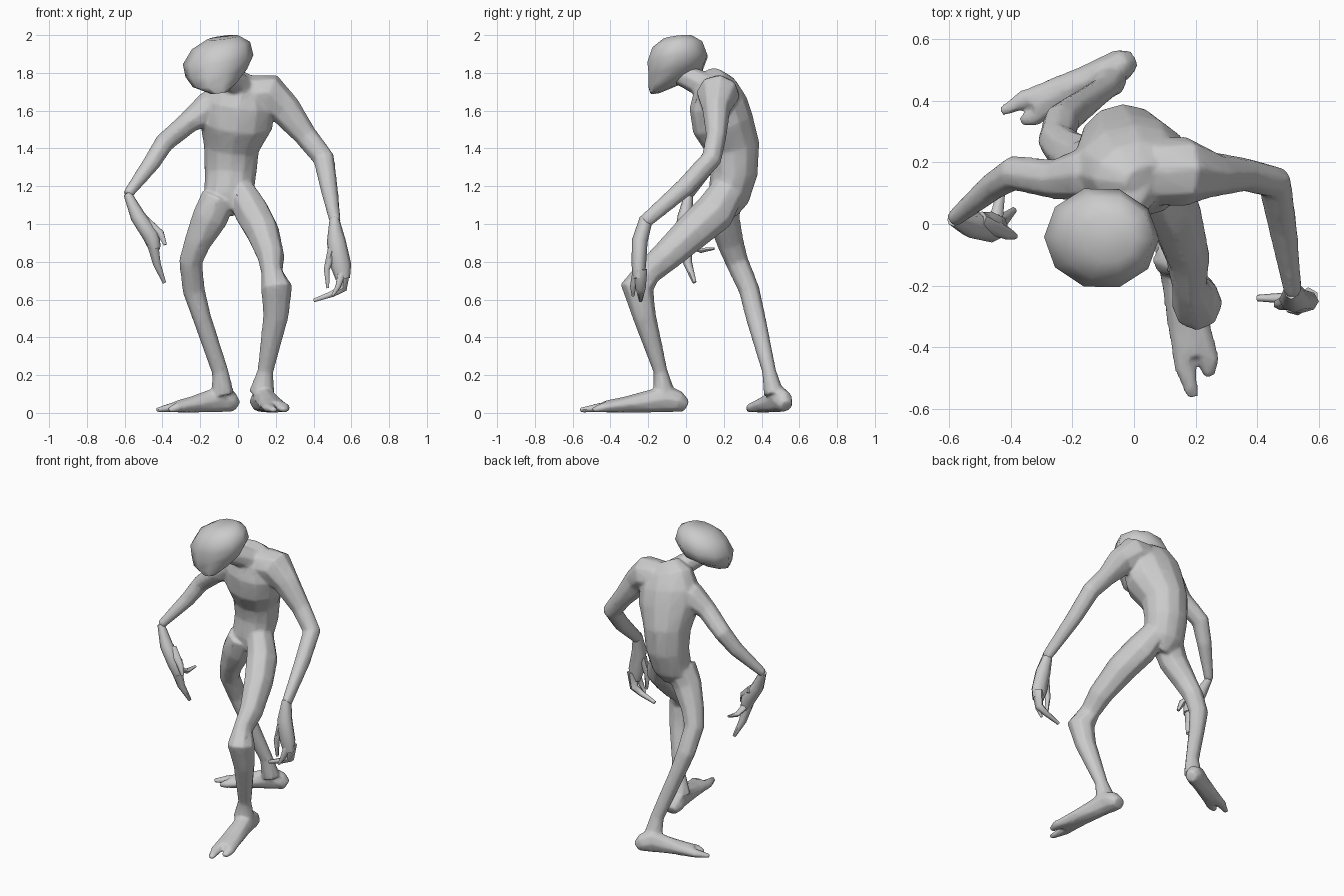
import bpy
import bmesh
from math import cos, sin, pi
from mathutils import Vector

cube = bpy.data.objects.get("Cube")
if cube:
    bpy.data.objects.remove(cube, do_unlink=True)

X, Y, Z = Vector((1, 0, 0)), Vector((0, 1, 0)), Vector((0, 0, 1))


def add_loft(bm, sections, across, axis=None, sides=8):
    """Skin oval rings (x, y, z, half width, half depth) placed along a path."""
    centres = [Vector(s[:3]) for s in sections]
    last = len(centres) - 1
    rings = []
    for i, (centre, section) in enumerate(zip(centres, sections)):
        if axis:
            tangent = axis.normalized()
        else:
            tangent = Vector()
            if i > 0:
                tangent += (centre - centres[i - 1]).normalized()
            if i < last:
                tangent += (centres[i + 1] - centre).normalized()
            tangent.normalize()
        side = (across - across.dot(tangent) * tangent).normalized()
        depth = tangent.cross(side)
        ring = []
        for k in range(sides):
            a = 2 * pi * k / sides
            offset = side * cos(a) * section[3] + depth * sin(a) * section[4]
            ring.append(bm.verts.new(centre + offset))
        rings.append(ring)
    for lower, upper in zip(rings, rings[1:]):
        for k in range(sides):
            n = (k + 1) % sides
            bm.faces.new((lower[k], lower[n], upper[n], upper[k]))
    bm.faces.new(list(reversed(rings[0])))
    bm.faces.new(rings[-1])


def finish(name, bm, fuse=False):
    """Make a smooth shaded object, optionally fused into one skin."""
    bmesh.ops.recalc_face_normals(bm, faces=bm.faces)
    mesh = bpy.data.meshes.new(name)
    bm.to_mesh(mesh)
    bm.free()
    obj = bpy.data.objects.new(name, mesh)
    bpy.context.collection.objects.link(obj)
    bpy.ops.object.select_all(action="DESELECT")
    obj.select_set(True)
    bpy.context.view_layer.objects.active = obj
    if fuse:
        remesh = obj.modifiers.new("fuse", "REMESH")
        remesh.mode = "VOXEL"
        remesh.voxel_size = .009
        soften = obj.modifiers.new("soften", "SMOOTH")
        soften.iterations = 6
        simplify = obj.modifiers.new("simplify", "DECIMATE")
        simplify.ratio = .15
        for modifier in list(obj.modifiers):
            bpy.ops.object.modifier_apply(modifier=modifier.name)
    bpy.ops.object.shade_smooth_by_angle(angle=pi / 3)


def loft(name, sections, across, axis=None, sides=8):
    bm = bmesh.new()
    add_loft(bm, sections, across, axis, sides)
    finish(name, bm)


def digit(name, points, radius, across):
    """A tapering finger along a few joints."""
    last = len(points) - 1
    sections = []
    for i, point in enumerate(points):
        r = radius * (1 - 0.7 * i / last)
        sections.append((*point, r, r))
    loft(name, sections, across, sides=6)


def add_foot(bm, heel, tip, spread):
    """A long flat foot that splits into two toes."""
    heel, tip = Vector((*heel, 0)), Vector((*tip, 0))
    run = tip - heel
    across = run.normalized().cross(Z)

    def place(along, shift, height, width):
        centre = heel + run * along + across * shift * spread
        return (centre.x, centre.y, height / 2, width * spread, height / 2)

    sole = [(0, .07, .04), (.08, .12, .06), (.2, .15, .058),
            (.36, .12, .058), (.6, .085, .066), (.78, .065, .068)]
    add_loft(bm, [place(t, 0, h, w) for t, h, w in sole], across)
    for sign, reach in ((-1, .91), (1, 1.01)):
        toe = [(.62, .02, .07, .04), (.82, .036, .055, .036),
               (reach, .03, .028, .018)]
        add_loft(bm, [place(t, sign * s, h, w) for t, s, h, w in toe],
                 across, sides=6)


body = bmesh.new()

# Torso, bent forward at the shoulders
add_loft(body, [
    (-.03, .2, 1.06, .06, .07),
    (-.05, .225, 1.14, .13, .11),
    (-.04, .255, 1.27, .138, .125),
    (-.035, .25, 1.4, .147, .142),
    (-.01, .195, 1.53, .195, .165),
    (.0, .17, 1.64, .195, .155),
    (.02, .155, 1.73, .16, .115),
    (.05, .14, 1.785, .09, .055),
], X, sides=12)

# Neck
add_loft(body, [
    (.02, .16, 1.69, .1, .095),
    (-.02, .065, 1.75, .068, .068),
    (-.09, -.04, 1.8, .06, .06),
], X)

# Left arm, reaching forward
add_loft(body, [
    (.07, .17, 1.69, .1, .11),
    (.165, .17, 1.685, .112, .115),
    (.25, .16, 1.605, .088, .075),
    (.36, .16, 1.465, .062, .055),
    (.455, .135, 1.345, .058, .055),
    (.48, 0, 1.2, .048, .052),
    (.515, -.22, 1.01, .03, .038),
], X)

# Right arm, elbow out
add_loft(body, [
    (-.06, .18, 1.64, .11, .1),
    (-.16, .16, 1.61, .09, .09),
    (-.26, .145, 1.54, .065, .06),
    (-.39, .165, 1.43, .058, .053),
    (-.46, .12, 1.32, .047, .047),
    (-.585, .015, 1.155, .028, .028),
], Y)

# Left leg, striding forward
add_loft(body, [
    (.0, .235, 1.2, .075, .09),
    (.075, .15, 1.06, .095, .11),
    (.13, .035, .96, .09, .1),
    (.175, -.11, .825, .072, .082),
    (.18, -.2, .745, .058, .072),
    (.205, -.26, .665, .084, .09),
    (.2, -.22, .51, .068, .063),
    (.145, -.135, .22, .043, .038),
    (.125, -.115, .1, .07, .06),
], X)
add_foot(body, (.115, 0), (.222, -.55), 1.08)

# Right leg, trailing behind
add_loft(body, [
    (-.1, .2, 1.14, .095, .1),
    (-.15, .2, 1.03, .095, .085),
    (-.215, .235, .9, .072, .072),
    (-.25, .27, .8, .063, .062),
    (-.235, .335, .65, .06, .056),
    (-.19, .37, .5, .05, .053),
    (-.095, .44, .22, .045, .038),
    (-.08, .465, .1, .06, .055),
], X)
add_foot(body, (-.01, .53), (-.415, .34), .9)
finish("body", body, fuse=True)

# Head, broad skull over a small jaw
loft("head", [
    (-.1, -.16, 1.695, .045, .03),
    (-.12, -.105, 1.74, .12, .1),
    (-.115, -.055, 1.8, .165, .15),
    (-.105, -.045, 1.87, .188, .168),
    (-.09, -.045, 1.945, .155, .14),
    (-.08, -.045, 1.987, .085, .08),
], X, axis=Vector((-.13, -.12, 1)), sides=10)

# Left hand
loft("left_hand", [
    (.51, -.21, 1.03, .025, .035),
    (.52, -.245, .91, .05, .042),
    (.545, -.25, .78, .055, .038),
    (.555, -.25, .71, .038, .03),
], X)
digit("left_long_finger",
      [(.565, -.24, .76), (.555, -.24, .66), (.5, -.24, .63), (.4, -.24, .595)],
      .035, Y)
digit("left_short_finger",
      [(.55, -.26, .74), (.53, -.28, .67), (.5, -.28, .62)], .025, Y)
digit("left_thumb",
      [(.5, -.25, .87), (.47, -.26, .76), (.475, -.26, .66)], .028, Y)

# Right hand
loft("right_hand", [
    (-.585, .015, 1.16, .022, .022),
    (-.53, -.005, 1.04, .04, .04),
    (-.46, -.01, .94, .05, .046),
    (-.44, -.005, .87, .035, .032),
], Y)
digit("right_long_finger",
      [(-.455, -.01, .91), (-.43, .01, .79), (-.39, .045, .69)], .036, Y)
digit("right_short_finger",
      [(-.45, 0, .9), (-.435, .08, .86), (-.42, .15, .87)], .024, X)
digit("right_thumb",
      [(-.5, .01, 1.02), (-.41, -.03, .95), (-.385, -.04, .89)], .033, Y)
